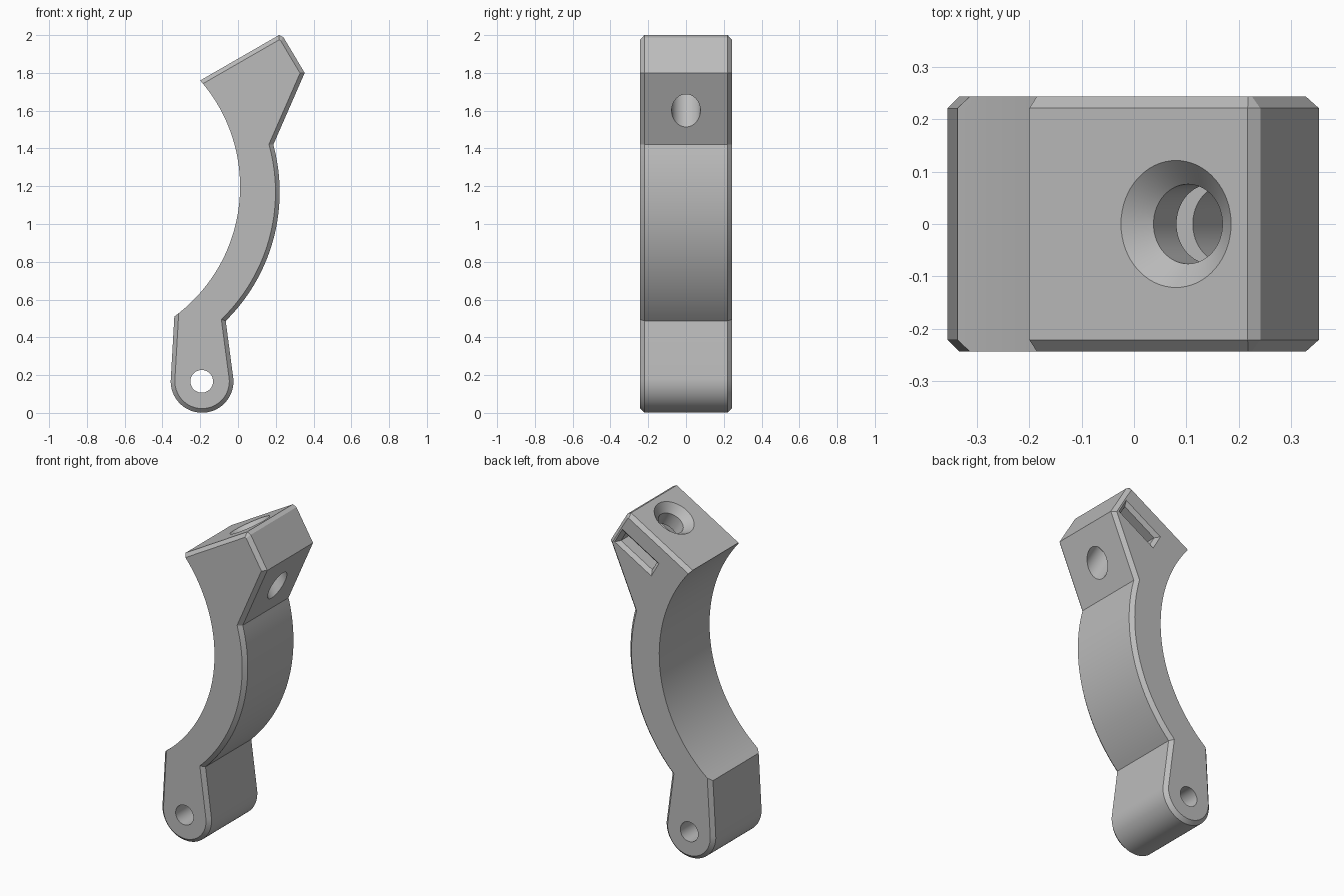
import bpy, bmesh
from math import sin, cos, pi, atan2, radians
from mathutils import Vector

cube = bpy.data.objects.get("Cube")
if cube:
    bpy.data.objects.remove(cube, do_unlink=True)

HALF, BEVEL = 0.243, 0.022


def loft(name, rings):
    """Solid skinned through equal-length rings of points, capped at both ends."""
    bm = bmesh.new()
    loops = [[bm.verts.new(p) for p in ring] for ring in rings]
    n = len(loops[0])
    for a, b in zip(loops, loops[1:]):
        for i in range(n):
            j = (i + 1) % n
            bm.faces.new((a[i], a[j], b[j], b[i]))
    bm.faces.new(loops[0])
    bm.faces.new(loops[-1])
    bmesh.ops.recalc_face_normals(bm, faces=bm.faces)
    mesh = bpy.data.meshes.new(name)
    bm.to_mesh(mesh)
    bm.free()
    obj = bpy.data.objects.new(name, mesh)
    bpy.context.collection.objects.link(obj)
    return obj


def arc(center, start, end, steps, wrap=0):
    """Points from start to end around center, blending the radius slightly."""
    c, s, e = Vector(center), Vector(start) - Vector(center), Vector(end) - Vector(center)
    a0, a1 = atan2(s.y, s.x), atan2(e.y, e.x) + wrap
    pts = []
    for i in range(steps + 1):
        t = i / steps
        a = a0 + (a1 - a0) * t
        pts.append(c + Vector((cos(a), sin(a))) * (s.length * (1 - t) + e.length * t))
    return pts


def inset(pts, widths):
    """Move every edge of a counter-clockwise outline inward by its own width."""
    out = []
    for i, p in enumerate(pts):
        d0 = (p - pts[i - 1]).normalized()
        d1 = (pts[(i + 1) % len(pts)] - p).normalized()
        n0, n1 = Vector((-d0.y, d0.x)), Vector((-d1.y, d1.x))
        w0, w1 = widths[i - 1], widths[i]
        det = n0.x * n1.y - n0.y * n1.x
        if abs(det) < 1e-4:
            out.append(p + n0 * w0)
        else:
            out.append(p + Vector((w0 * n1.y - w1 * n0.y, w1 * n0.x - w0 * n1.x)) / det)
    return out


def lathe_rings(origin, axis, stations, sides=64):
    """Circles of (distance, radius) along an axis in the xz plane."""
    o, ax = Vector(origin), Vector(axis).normalized()
    side, depth = ax.cross(Vector((0, 1, 0))), Vector((0, 1, 0))
    return [[o + ax * t + (side * cos(2 * pi * k / sides) + depth * sin(2 * pi * k / sides)) * r
             for k in range(sides)] for t, r in stations]


# Side outline, counter-clockwise, starting on the concave arc
tip, heel = (-0.2, 1.76), (-0.337, 0.51)
concave = arc((-0.843, 1.197), tip, heel, 40)
lug = arc((-0.19, 0.167), (-0.356, 0.177), (-0.0245, 0.18), 32, 2 * pi)
convex = arc((-0.735, 1.177), (-0.065, 0.487), (0.187, 1.42), 36)
head = [Vector(p) for p in ((0.353, 1.8), (0.241, 1.988), (0.217, 2.0))]
outline = concave + lug + convex + head
widths = [0 if i < len(concave) - 1 else BEVEL for i in range(len(outline))]
small = inset(outline, widths)

# Bracket body with bevelled front and back rims
body = loft("curved_clamp_arm", [
    [(p.x, y, p.y) for p in ring]
    for ring, y in ((small, -HALF), (outline, BEVEL - HALF),
                    (outline, HALF - BEVEL), (small, HALF))])

# Pivot hole cutter
pivot = loft("pivot_hole_cutter", [
    [(-0.192 + 0.06 * cos(a), y, 0.167 + 0.06 * sin(a))
     for a in (2 * pi * k / 48 for k in range(48))] for y in (-0.4, 0.4)])

# Countersunk screw hole cutter
axis = Vector((sin(radians(30)), 0, -cos(radians(30))))
mouth = Vector((0.08, 0, 1.922))
screw = loft("screw_hole_cutter", lathe_rings(
    mouth, axis, ((-0.05, 0.172), (0.046, 0.076), (0.6, 0.076))))

# Nut pocket cutter with a flared mouth, open at the back
along = Vector((axis.z, 0, -axis.x))
mid = mouth + axis * 0.165
pocket = loft("nut_pocket_cutter", [
    [mid + along * su * (0.122 + g) + axis * sv * (0.031 + g) + Vector((0, y, 0))
     for su, sv in ((-1, -1), (1, -1), (1, 1), (-1, 1))]
    for y, g in ((-0.122, 0), (HALF - 0.021, 0), (HALF + 0.009, 0.03))])

# Cut the holes
bpy.context.view_layer.objects.active = body
for cutter in (pivot, screw, pocket):
    cutter.hide_render = True
    mod = body.modifiers.new(cutter.name, 'BOOLEAN')
    mod.operation, mod.solver, mod.object = 'DIFFERENCE', 'EXACT', cutter
    bpy.ops.object.modifier_apply(modifier=mod.name)
    bpy.data.objects.remove(cutter, do_unlink=True)

# Plain grey material
grey = bpy.data.materials.new("plain_grey")
grey.use_nodes = True
grey.diffuse_color = (0.5, 0.5, 0.5, 1)
grey.node_tree.nodes["Principled BSDF"].inputs["Base Color"].default_value = (0.5, 0.5, 0.5, 1)
body.data.materials.clear()
body.data.materials.append(grey)

# Smooth the curved walls, keep the edges crisp
bpy.ops.object.select_all(action='DESELECT')
body.select_set(True)
bpy.ops.object.shade_smooth_by_angle(angle=radians(20))
